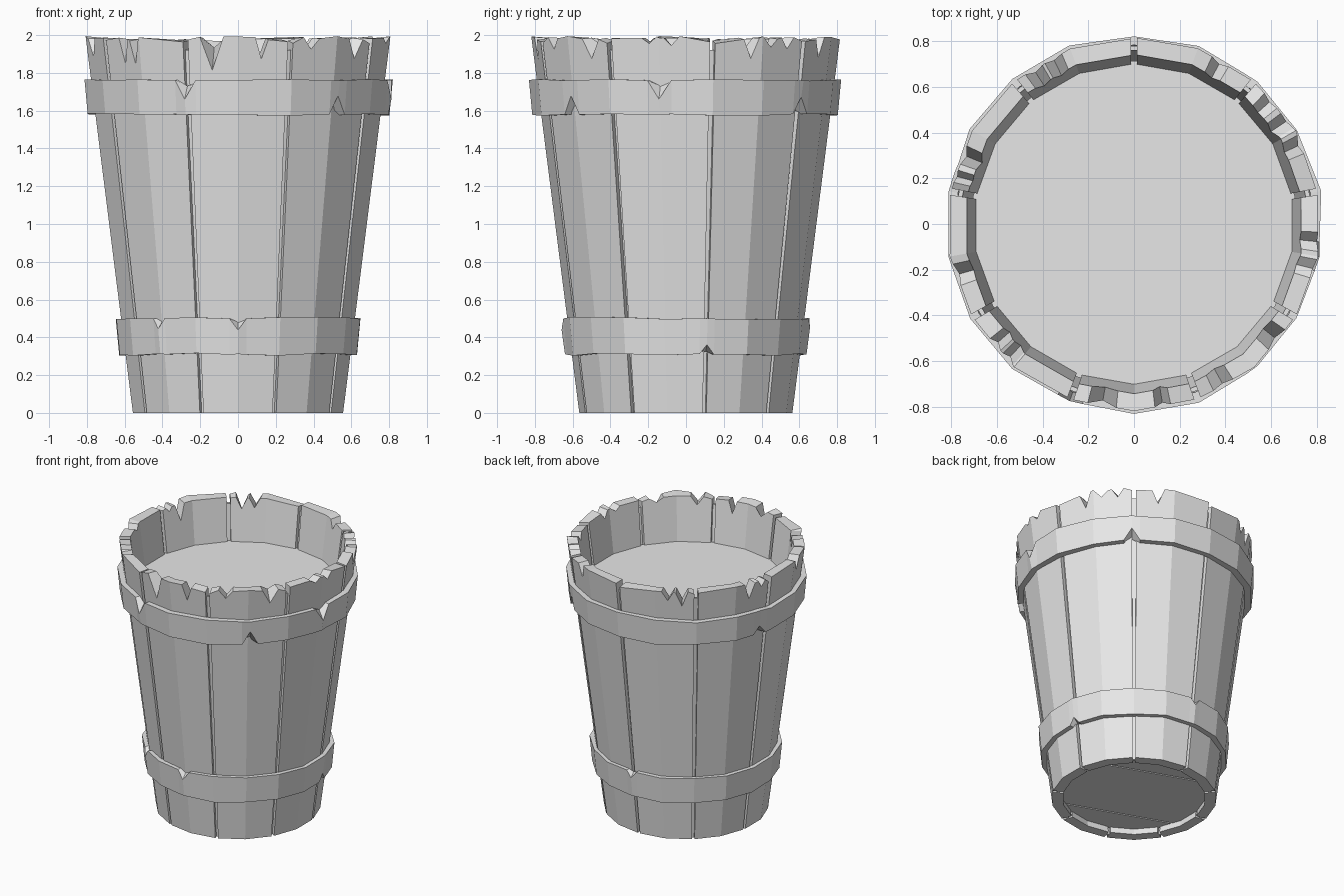
import bpy
import bmesh
import math
import random
from mathutils import Vector

random.seed(4)
if "Cube" in bpy.data.objects:
    bpy.data.objects.remove(bpy.data.objects["Cube"])

grey = bpy.data.materials.new("plain_grey")
grey.use_nodes = True
grey.diffuse_color = (0.8, 0.8, 0.8, 1)
grey.node_tree.nodes["Principled BSDF"].inputs["Base Color"].default_value = (0.8, 0.8, 0.8, 1)

SIDES = 18
STEP = 360 / SIDES
WALL = 0.075


def wall_radius(z):
    return 0.565 + 0.1275 * z


def flat(angle):
    # keeps points between corners on the flat side of the polygon
    off = (angle + STEP / 2) % STEP - STEP / 2
    return math.cos(math.radians(STEP / 2)) / math.cos(math.radians(off))


def finish(name, bm):
    bmesh.ops.recalc_face_normals(bm, faces=bm.faces[:])
    mesh = bpy.data.meshes.new(name)
    bm.to_mesh(mesh)
    bm.free()
    mesh.materials.append(grey)
    obj = bpy.data.objects.new(name, mesh)
    bpy.context.collection.objects.link(obj)
    return obj


def ring(name, columns):
    # columns: (angle, [(radius, z), ...]) cross-sections joined all the way round
    bm = bmesh.new()
    loops = []
    for angle, section in columns:
        a = math.radians(angle)
        k = flat(angle)
        loops.append([bm.verts.new((r * k * math.cos(a), r * k * math.sin(a), z)) for r, z in section])
    for i, here in enumerate(loops):
        there = loops[(i + 1) % len(loops)]
        n = len(here)
        for j in range(n):
            m = (j + 1) % n
            bm.faces.new((here[j], there[j], there[m], here[m]))
    return finish(name, bm)


def prism(name, radius, z0, z1, strip=None):
    # polygon slab, optionally trimmed to a strip across the floor
    bm = bmesh.new()
    pts = []
    for i in range(SIDES):
        a = math.radians(STEP / 2 + STEP * i)
        pts.append(bm.verts.new((radius * math.cos(a), radius * math.sin(a), z0)))
    base = bm.faces.new(pts)
    top = bmesh.ops.extrude_face_region(bm, geom=[base])["geom"]
    bmesh.ops.translate(bm, vec=(0, 0, z1 - z0), verts=[v for v in top if isinstance(v, bmesh.types.BMVert)])
    if strip:
        across = Vector((math.sin(math.radians(20)), math.cos(math.radians(20)), 0))
        for limit, sign in zip(strip, (-1, 1)):
            geom = bm.verts[:] + bm.edges[:] + bm.faces[:]
            cut = bmesh.ops.bisect_plane(bm, geom=geom, plane_co=across * limit,
                                         plane_no=across * sign, clear_outer=True)["geom_cut"]
            edges = [e for e in cut if isinstance(e, bmesh.types.BMEdge)]
            if edges:
                bmesh.ops.holes_fill(bm, edges=edges, sides=0)
    return finish(name, bm)


# --- staves with grooves between them and a chipped rim ---
def stave_column(angle, groove=0.0, drop_out=0.0, drop_in=0.0, top=1.98):
    zo, zi = top - drop_out, top - drop_in
    return (angle, [(wall_radius(0) - groove, 0), (wall_radius(zo) - groove, zo),
                    (wall_radius(zi) - WALL + groove, zi), (wall_radius(0) - WALL + groove, 0)])


# rim chips: angle, half width, outer depth, inner depth
chips = [(-139, 2.5, .13, .08), (-133, 2.4, .13, .07), (-100, 4.5, .17, .05), (-81, 2.5, .11, .09),
         (-61, 3.5, .06, .06), (-39, 4, .11, .03), (-14, 3, .03, .03), (-5.5, 3, .04, .05),
         (25.5, 3, .11, .05), (34, 3, .05, .1), (42, 3, .06, .02), (62, 3, .1, .06),
         (116, 3, .07, .07), (123, 3, .11, .08), (158, 3, .12, .12), (165, 2, .05, .03),
         (-164, 3.5, .1, .03)]
half_gap = 1.0
columns = []
for i in range(9):
    seam = -150 + 40 * i
    level = random.uniform(1.975, 1.987)
    left, right = random.uniform(0, .035), random.uniform(0, .035)
    start, end = seam + half_gap, seam + 40 - half_gap
    columns.append(stave_column(start, .028, .06, .06))
    columns.append(stave_column(start, 0, left, left * .5, level))
    inner = [stave_column(seam + 20, 0, random.uniform(-.013, .006), 0, level)]
    for angle, width, deep_out, deep_in in chips:
        a = (angle - seam) % 360 + seam
        if a < seam + 40:
            inner.append(stave_column(a - width, 0, random.uniform(-.01, .01), 0, level))
            inner.append(stave_column(a, 0, deep_out, deep_in, level))
            inner.append(stave_column(a + width, 0, random.uniform(-.01, .01), 0, level))
    columns += sorted(inner, key=lambda c: c[0])
    columns.append(stave_column(end, 0, right, right * .5, level))
    columns.append(stave_column(end, .028, .06, .06))
ring("staves", columns)


# --- hoops with dented edges ---
def hoop(name, z0, z1, out, nicks):
    def column(angle, top_cut=0.0, low_cut=0.0, wobble=0.007):
        t = z1 + random.uniform(-wobble, wobble)
        b = z0 + random.uniform(-wobble, wobble)
        grow = out + random.uniform(-wobble, wobble) * 0.8
        return (angle, [(wall_radius(b) + grow + .006, b + low_cut), (wall_radius(t) + grow, t - top_cut),
                        (wall_radius(t) - .006, t - top_cut * .3), (wall_radius(b) - .006, b + low_cut * .3)])
    cols = []
    for i in range(SIDES):
        angle = -170 + STEP * i
        if all(abs(angle - n[0]) > n[1] for n in nicks):
            cols.append(column(angle))
    for angle, width, top_cut, low_cut in nicks:
        cols += [column(angle - width, wobble=.002), column(angle, top_cut, low_cut, .002),
                 column(angle + width, wobble=.002)]
    ring(name, sorted(cols, key=lambda c: c[0]))


# nicks: angle, half width, cut from top edge, cut from bottom edge
hoop("lower_hoop", .31, .50, .029, [(-130, 3.5, .055, 0), (-90, 4, .06, 0), (90, 3.5, .05, 0), (10, 3.5, 0, .05)])
hoop("upper_hoop", 1.58, 1.76, .037, [(-110, 4, .1, 0), (-10, 4.5, .1, 0), (-49, 4, 0, .1),
                                     (49, 4, 0, .09), (164, 3.5, 0, .06)])

# --- contents surface and planked floor ---
prism("contents_surface", .715, 1.63, 1.66)
prism("floor_backing", .52, .065, .11)
for i, limits in enumerate([(-.7, -.305), (-.295, .295), (.305, .7)]):
    prism("floor_plank_%d" % (i + 1), .51, .045, .07, limits)
